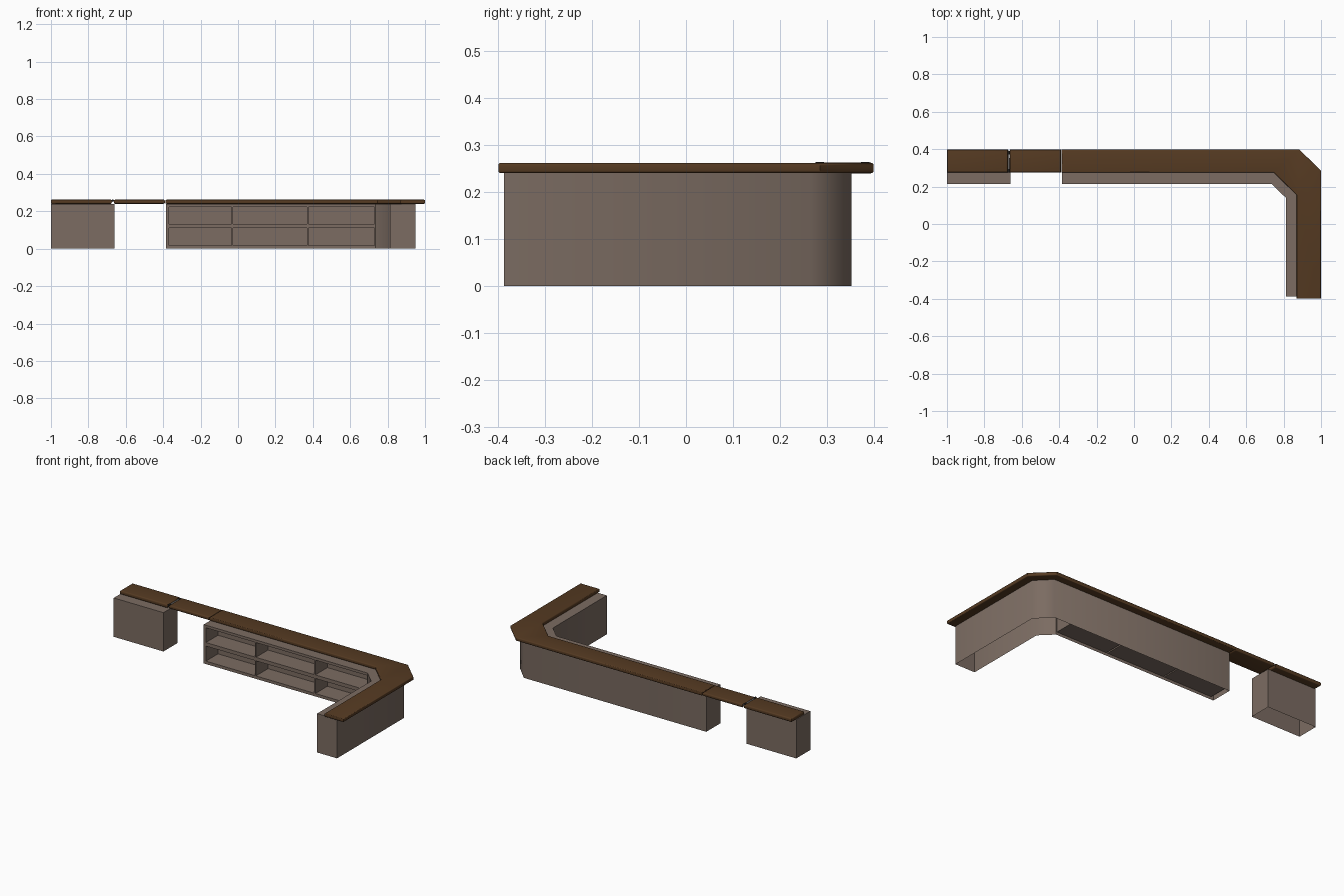
import bpy, bmesh, math

if "Cube" in bpy.data.objects:
    bpy.data.objects.remove(bpy.data.objects["Cube"])


def material(name, rgb):
    m = bpy.data.materials.new(name)
    m.diffuse_color = (*rgb, 1)
    m.use_nodes = True
    m.node_tree.nodes["Principled BSDF"].inputs["Base Color"].default_value = m.diffuse_color
    return m


PANEL = material("taupe panel", (0.20, 0.15, 0.122))
WOOD = material("dark wood", (0.092, 0.043, 0.016))
STEEL = material("hinge steel", (0.22, 0.21, 0.20))
DARK = material("dark hinge", (0.012, 0.010, 0.009))


def finish(bm, name, mat, smooth=None):
    bmesh.ops.remove_doubles(bm, verts=bm.verts, dist=1e-5)
    bmesh.ops.recalc_face_normals(bm, faces=bm.faces)
    me = bpy.data.meshes.new(name)
    bm.to_mesh(me)
    bm.free()
    ob = bpy.data.objects.new(name, me)
    bpy.context.collection.objects.link(ob)
    me.materials.append(mat)
    if smooth:
        bpy.ops.object.select_all(action='DESELECT')
        ob.select_set(True)
        bpy.context.view_layer.objects.active = ob
        bpy.ops.object.shade_smooth_by_angle(angle=math.radians(smooth))
    return ob


def face(bm, pts):
    return bm.faces.new([bm.verts.new(p) for p in pts])


def shell(bm, outline, h, skip=()):
    """Walls and lid, open underneath."""
    n = len(outline)
    for i in range(n):
        if i not in skip:
            a, b = outline[i], outline[(i + 1) % n]
            face(bm, [(*a, 0), (*b, 0), (*b, h), (*a, h)])
    face(bm, [(*p, h) for p in outline])


def slab(name, outline, z0, z1, bevel):
    """Worktop piece with rounded rims."""
    bm = bmesh.new()
    f = face(bm, [(*p, z0) for p in outline])
    ext = bmesh.ops.extrude_face_region(bm, geom=[f])
    for v in ext['geom']:
        if isinstance(v, bmesh.types.BMVert):
            v.co.z = z1
    rims = [e for e in bm.edges if abs(e.verts[0].co.z - e.verts[1].co.z) < 1e-6]
    bmesh.ops.bevel(bm, geom=rims, offset=bevel, segments=3, profile=0.5, affect='EDGES')
    return finish(bm, name, WOOD, 35)


def rect(x0, x1, y0, y1):
    return [(x0, y0), (x1, y0), (x1, y1), (x0, y1)]


H, YF, YB = 0.24, 0.215, 0.352

# Small end cabinet
bm = bmesh.new()
shell(bm, rect(-1, -0.66, YF, YB), H)
finish(bm, "end_cabinet", PANEL)

# L-shaped cabinet; wall 0 is the shelf front
outline = [(-0.385, YF), (0.735, YF), (0.812, 0.14), (0.812, -0.387),
           (0.948, -0.387), (0.948, 0.265), (0.862, YB), (-0.385, YB)]
bm = bmesh.new()
shell(bm, outline, H, skip=(0,))
xs = [-0.385, -0.37, -0.036, -0.028, 0.369, 0.378, 0.73, 0.735]
zs = [0, 0.018, 0.111, 0.133, 0.224, H]
back = YF + 0.118
for i in range(len(xs) - 1):
    for j in range(len(zs) - 1):
        q = [(xs[i], zs[j]), (xs[i + 1], zs[j]), (xs[i + 1], zs[j + 1]), (xs[i], zs[j + 1])]
        if i % 2 and j % 2:  # open shelf compartment
            face(bm, [(x, back, z) for x, z in q])
            for k in range(4):
                (xa, za), (xb, zb) = q[k], q[(k + 1) % 4]
                face(bm, [(xa, YF, za), (xb, YF, zb), (xb, back, zb), (xa, back, za)])
        else:
            face(bm, [(x, YF, z) for x, z in q])
finish(bm, "corner_cabinet", PANEL, 50)

# Worktop: end piece, lift-up flap and L-shaped main run
slab("end_worktop", rect(-1, -0.675, 0.275, 0.398), 0.239, 0.263, 0.008)
slab("flap_worktop", rect(-0.664, -0.39, 0.275, 0.398), 0.240, 0.262, 0.008)
slab("main_worktop", [(-0.388, 0.275), (0.747, 0.275), (0.87, 0.155), (0.87, -0.399),
                      (1, -0.399), (1, 0.285), (0.883, 0.399), (-0.388, 0.399)],
     0.240, 0.262, 0.006)


def rod(name, y0, y1, r, z, mat):
    bm = bmesh.new()
    bmesh.ops.create_cone(bm, cap_ends=True, segments=12, radius1=r, radius2=r, depth=y1 - y0)
    for v in bm.verts:
        x, y, d = v.co
        v.co = (-0.6695 + x, (y0 + y1) / 2 + d, z + y)
    finish(bm, name, mat, 35)


# Flap hinge pin and knuckles
rod("hinge_pin", 0.28, 0.393, 0.005, 0.256, STEEL)
for n, y in enumerate((0.275, 0.372)):
    rod(f"hinge_knuckle_{n + 1}", y, y + 0.018, 0.0065, 0.257, DARK)
